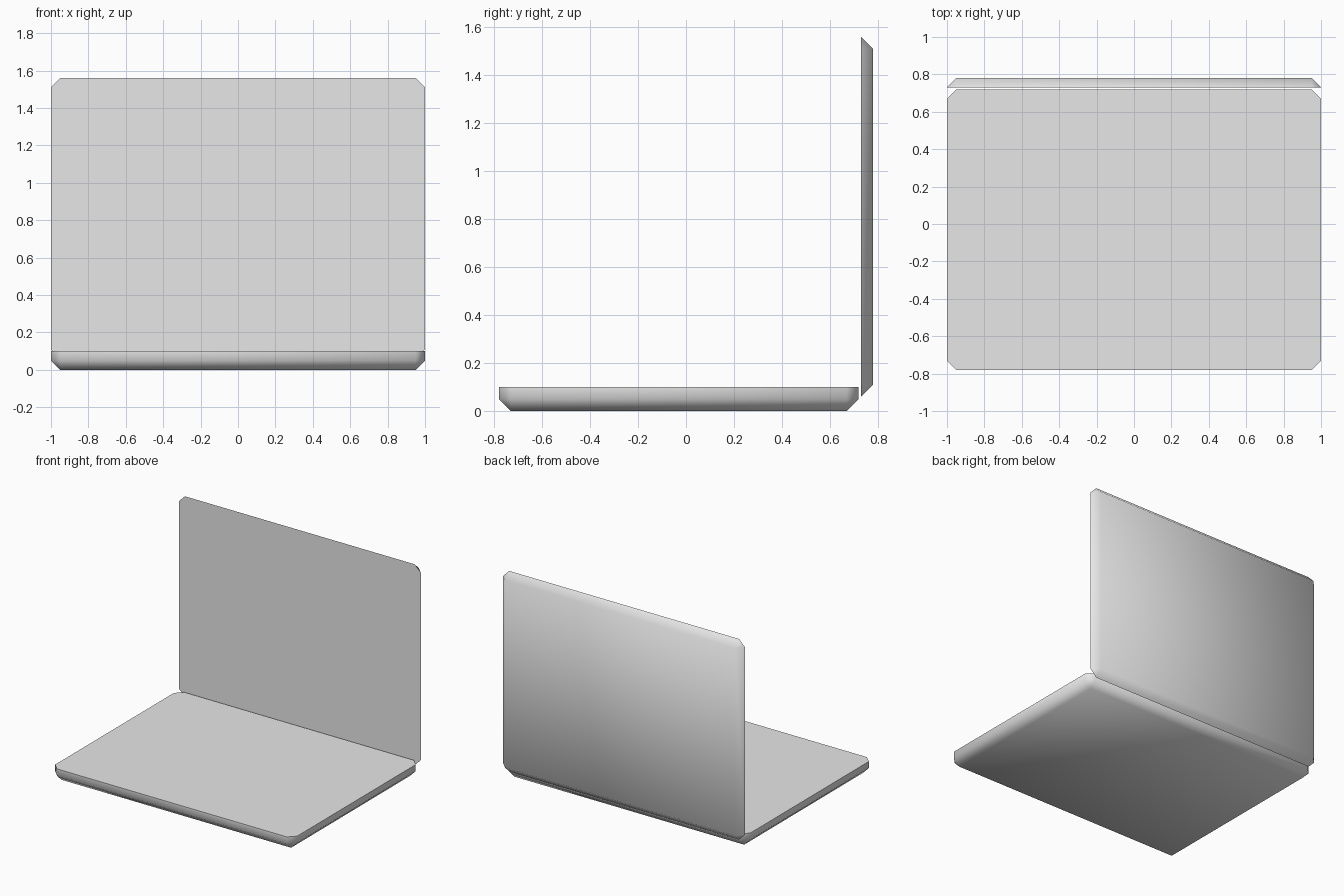
import bpy, bmesh, math

if "Cube" in bpy.data.objects:
    bpy.data.objects.remove(bpy.data.objects["Cube"], do_unlink=True)

# Single grey casing material
grey = bpy.data.materials.new("light_grey")
grey.use_nodes = True
grey.diffuse_color = (0.8, 0.8, 0.8, 1)
grey.node_tree.nodes["Principled BSDF"].inputs["Base Color"].default_value = (0.8, 0.8, 0.8, 1)

WIDTH, LENGTH, DEPTH, CHAMFER = 2.0, 1.5, 0.1, 0.05


def shell(name, depth, location, rotation=(0, 0, 0)):
    """Slab with chamfered corners and bottom edges, open side cut flat at the given depth."""
    bm = bmesh.new()
    bmesh.ops.create_cube(bm, size=1)
    for v in bm.verts:
        v.co.x *= WIDTH
        v.co.y *= LENGTH
        v.co.z = (v.co.z + 0.5) * DEPTH
    # Chamfer every edge except those around the flat top
    edges = [e for e in bm.edges if min(v.co.z for v in e.verts) < 0.01]
    bmesh.ops.bevel(bm, geom=edges, offset=CHAMFER, offset_type='OFFSET',
                    segments=1, profile=0.5, affect='EDGES', clamp_overlap=False)
    # Trim thinner shells and close the cut
    if depth < DEPTH:
        bmesh.ops.bisect_plane(bm, geom=bm.verts[:] + bm.edges[:] + bm.faces[:], dist=1e-4,
                               plane_co=(0, 0, depth), plane_no=(0, 0, 1), clear_outer=True)
        bmesh.ops.holes_fill(bm, edges=[e for e in bm.edges if e.is_boundary], sides=0)
    bmesh.ops.recalc_face_normals(bm, faces=bm.faces[:])
    mesh = bpy.data.meshes.new(name)
    bm.to_mesh(mesh)
    bm.free()
    mesh.materials.append(grey)
    obj = bpy.data.objects.new(name, mesh)
    obj.location = location
    obj.rotation_euler = rotation
    bpy.context.collection.objects.link(obj)
    # Soft chamfers, crisp rim
    bpy.ops.object.select_all(action='DESELECT')
    obj.select_set(True)
    bpy.context.view_layer.objects.active = obj
    bpy.ops.object.shade_smooth_by_angle(angle=math.radians(60))
    return obj


# Lower body lying flat
shell("base", DEPTH, (0, -0.03, 0))
# Thin screen lid standing upright behind the base
shell("screen_lid", CHAMFER, (0, 0.78, 0.81), (math.radians(90), 0, 0))
